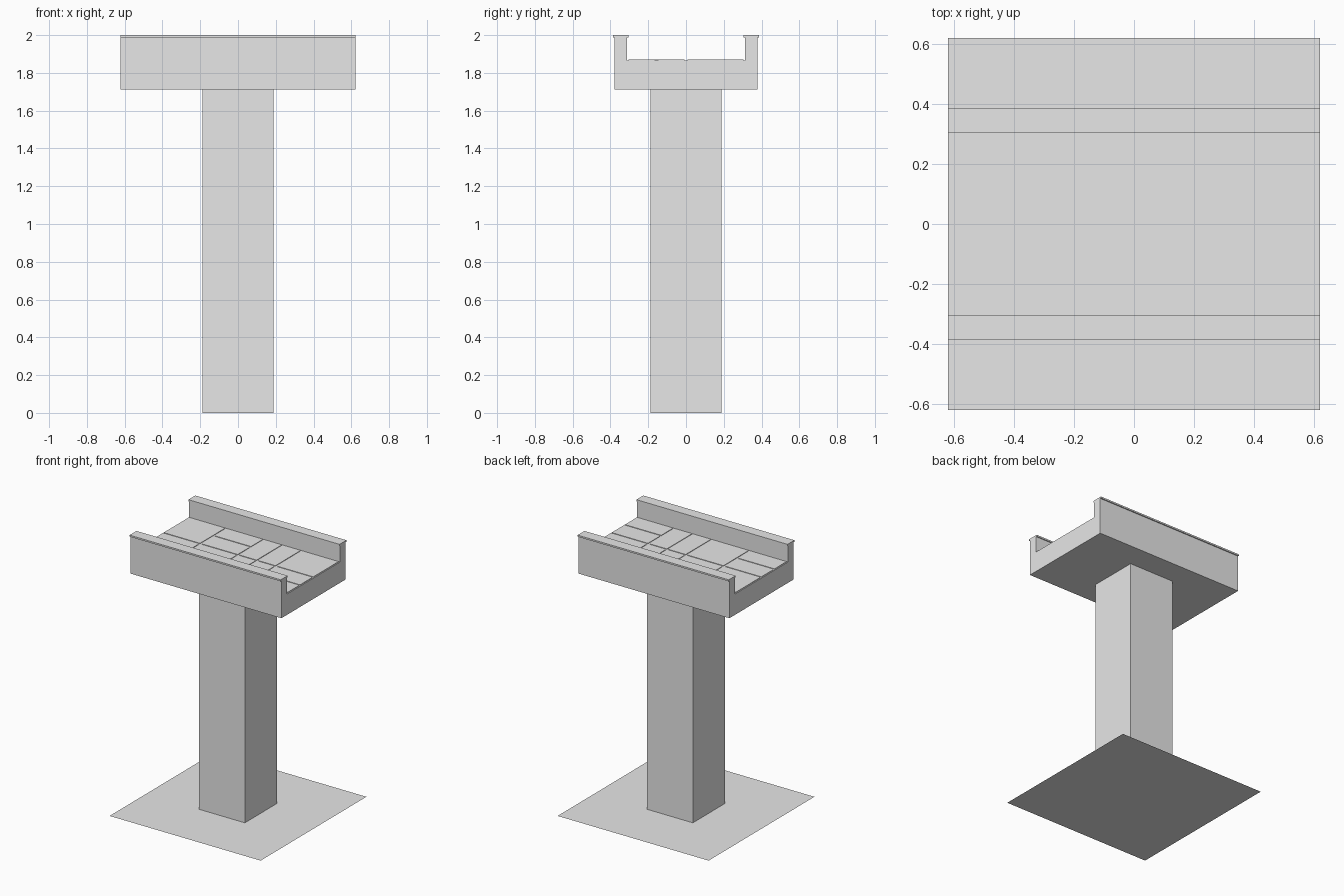
import bpy, bmesh

cube = bpy.data.objects.get("Cube")
if cube:
    bpy.data.objects.remove(cube, do_unlink=True)

# One plain grey for everything
grey = bpy.data.materials.new("light_grey")
grey.use_nodes = True
colour = (0.8, 0.8, 0.8, 1)
grey.diffuse_color = colour
grey.node_tree.nodes["Principled BSDF"].inputs["Base Color"].default_value = colour

HALF = 0.622       # half the length of the deck and of the base
DECK_TOP = 1.866
TILE_TOP = 1.87
GAP = 0.0075       # half the joint between tiles


def finish(name, bm):
    bmesh.ops.recalc_face_normals(bm, faces=bm.faces)
    mesh = bpy.data.meshes.new(name)
    bm.to_mesh(mesh)
    bm.free()
    mesh.materials.append(grey)
    obj = bpy.data.objects.new(name, mesh)
    bpy.context.collection.objects.link(obj)
    return obj


def add_box(bm, x0, x1, y0, y1, z0, z1):
    verts = bmesh.ops.create_cube(bm, size=1)["verts"]
    for v in verts:
        v.co.x = x1 if v.co.x > 0 else x0
        v.co.y = y1 if v.co.y > 0 else y0
        v.co.z = z1 if v.co.z > 0 else z0


# Flat ground plate, facing up
bm = bmesh.new()
bmesh.ops.create_grid(bm, x_segments=1, y_segments=1, size=HALF)
plate = bmesh.new()
bm.faces.ensure_lookup_table()
plate.free()
mesh = finish("ground_plate", bm).data
if mesh.polygons[0].normal.z < 0:
    mesh.flip_normals()

# Square pillar
bm = bmesh.new()
add_box(bm, -0.189, 0.189, -0.189, 0.189, 0, 1.711)
finish("pillar", bm)

# Channel-shaped deck, extruded from one half profile mirrored across y
half = [(0.378, 1.711), (0.378, 1.988), (0.312, 1.988), (0.312, DECK_TOP)]
profile = half + [(-y, z) for y, z in reversed(half)]
bm = bmesh.new()
face = bm.faces.new([bm.verts.new((-HALF, y, z)) for y, z in profile])
ext = bmesh.ops.extrude_face_region(bm, geom=[face])["geom"]
bmesh.ops.translate(bm, vec=(2 * HALF, 0, 0),
                    verts=[v for v in ext if isinstance(v, bmesh.types.BMVert)])
finish("deck", bm)

# Slightly overhanging caps on both parapets
for name, side in (("front_cap", -1), ("back_cap", 1)):
    bm = bmesh.new()
    y0, y1 = sorted((side * 0.305, side * 0.386))
    add_box(bm, -HALF, HALF, y0, y1, 1.988, 2.0)
    finish(name, bm)

# Paving: square cells, some split across x or across y
rows = {0: ["y", "", "x", "y"], 1: ["", "y", "x", ""]}
cell = HALF / 2
bm = bmesh.new()
for row, splits in rows.items():
    for col, split in enumerate(splits):
        nx, ny = (2 if split == "x" else 1), (2 if split == "y" else 1)
        for i in range(nx):
            for j in range(ny):
                x = -HALF + cell * (col + i / nx)
                y = cell * (row - 1 + j / ny)
                add_box(bm, x + GAP, x + cell / nx - GAP,
                        y + GAP, y + cell / ny - GAP, DECK_TOP - 0.002, TILE_TOP)
finish("paving_tiles", bm)
